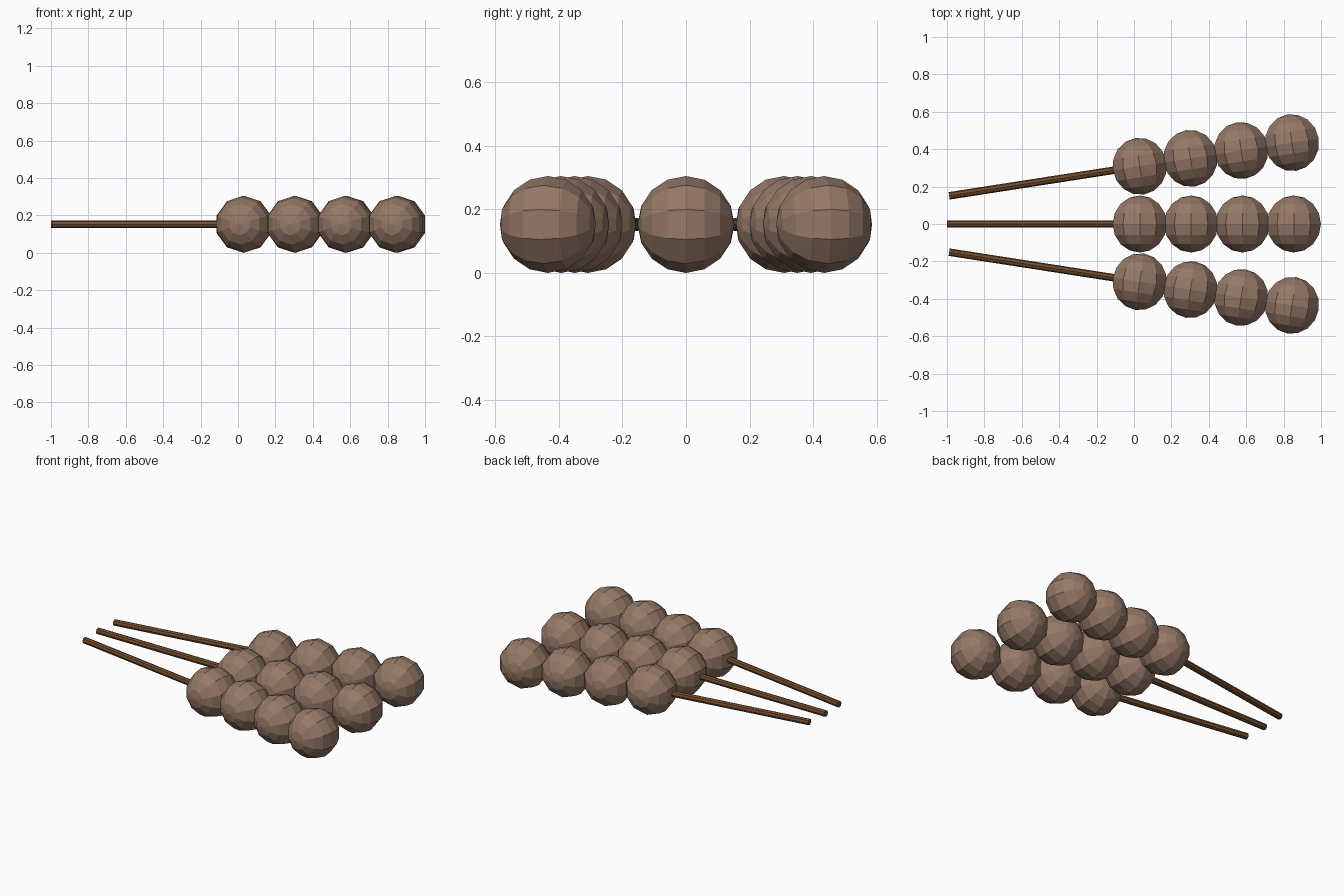
import bpy, bmesh
from math import sin, cos, pi
from mathutils import Matrix

if "Cube" in bpy.data.objects:
    bpy.data.objects.remove(bpy.data.objects["Cube"])

R = 0.1525          # ball radius, also height of the skewer axis
GAP = 1.8 * R       # ball spacing, slightly overlapping
LAST = 0.8545       # centre of the outermost ball
FAN = 0.154         # splay angle of the outer skewers


def material(name, rgb):
    m = bpy.data.materials.new(name)
    m.diffuse_color = (*rgb, 1)
    m.use_nodes = True
    m.node_tree.nodes["Principled BSDF"].inputs["Base Color"].default_value = m.diffuse_color
    return m


ball_mat = material("browned_ball", (0.30, 0.19, 0.135))
wood_mat = material("dark_wood", (0.17, 0.075, 0.027))


def add_object(name, bm, mat, matrix):
    bmesh.ops.recalc_face_normals(bm, faces=bm.faces)
    me = bpy.data.meshes.new(name)
    bm.to_mesh(me)
    bm.free()
    me.materials.append(mat)
    ob = bpy.data.objects.new(name, me)
    ob.matrix_world = matrix
    bpy.context.collection.objects.link(ob)


def ball_mesh(x, segs=10, rings=8):
    # faceted ball with its poles along y and a vertex row at the top
    bm = bmesh.new()
    rows = []
    for i in range(1, rings):
        t = pi * i / rings
        rows.append([bm.verts.new((x + R * sin(t) * sin(2 * pi * j / segs),
                                   R * cos(t),
                                   R * sin(t) * cos(2 * pi * j / segs)))
                     for j in range(segs)])
    poles = bm.verts.new((x, R, 0)), bm.verts.new((x, -R, 0))
    for j in range(segs):
        k = (j + 1) % segs
        for a, b in zip(rows, rows[1:]):
            bm.faces.new((a[j], a[k], b[k], b[j]))
        bm.faces.new((poles[0], rows[0][j], rows[0][k]))
        bm.faces.new((poles[1], rows[-1][k], rows[-1][j]))
    return bm


def stick_mesh(x0, x1, radius=0.02, sides=8):
    bm = bmesh.new()
    place = Matrix.Translation(((x0 + x1) / 2, 0, 0)) @ Matrix.Rotation(pi / 2, 4, 'Y')
    bmesh.ops.create_cone(bm, cap_ends=True, segments=sides, radius1=radius,
                          radius2=radius, depth=x1 - x0, matrix=place)
    return bm


# three skewers, the outer two fanned apart
for label, side in (("left", 1), ("middle", 0), ("right", -1)):
    matrix = Matrix.Translation((0, side * 0.304, R)) @ Matrix.Rotation(side * FAN, 4, 'Z')
    add_object(f"{label}_stick", stick_mesh(-1, LAST), wood_mat, matrix)
    for n in range(4):
        add_object(f"{label}_ball_{n + 1}", ball_mesh(LAST - (3 - n) * GAP), ball_mat, matrix)
